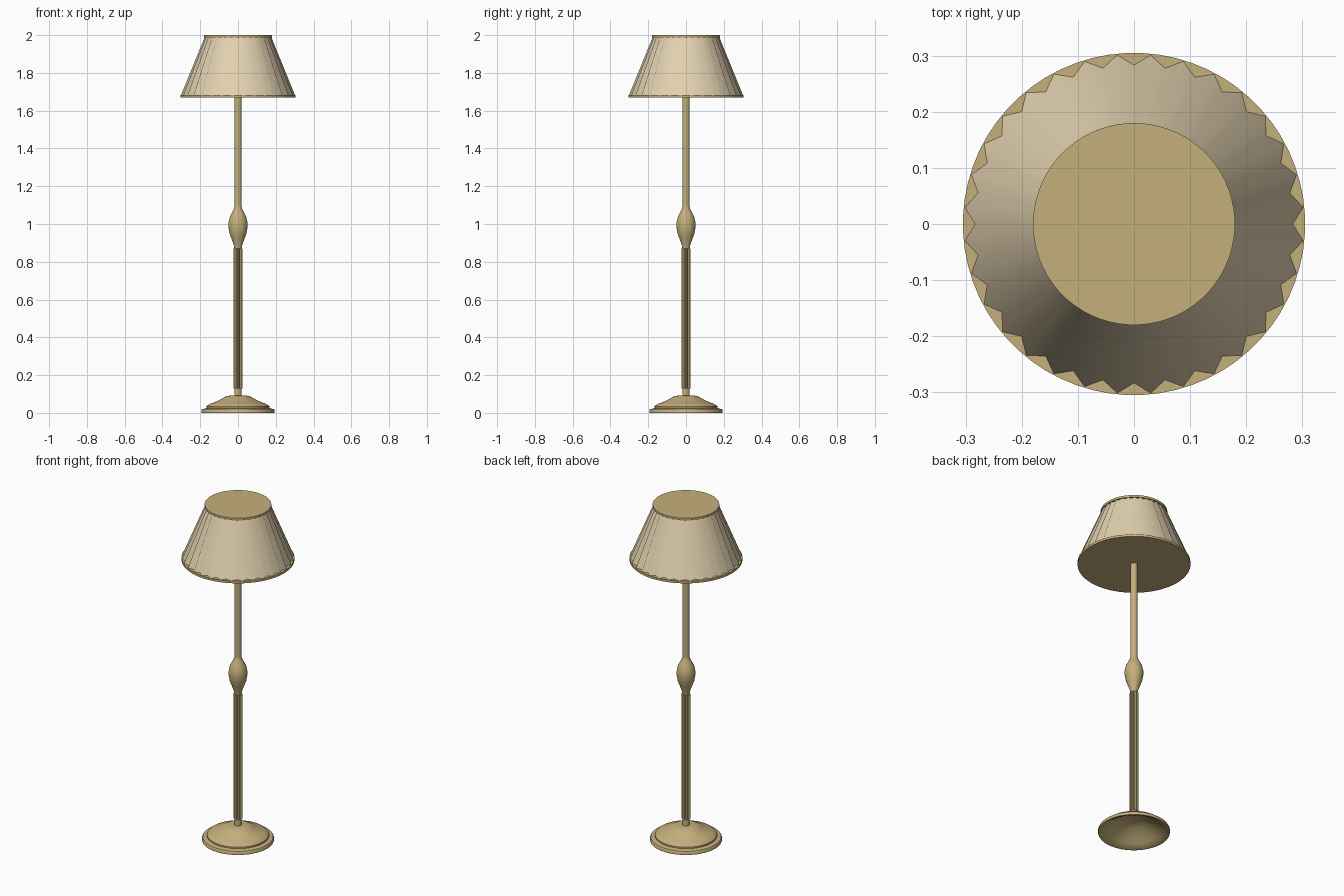
import bpy, bmesh, math

if "Cube" in bpy.data.objects:
    bpy.data.objects.remove(bpy.data.objects["Cube"])


def material(name, rgb):
    m = bpy.data.materials.new(name)
    m.diffuse_color = (*rgb, 1)
    m.use_nodes = True
    m.node_tree.nodes["Principled BSDF"].inputs["Base Color"].default_value = m.diffuse_color
    return m


BRASS = material("aged_brass", (0.56, 0.43, 0.20))
FABRIC = material("cream_fabric", (0.76, 0.64, 0.43))


def finish(name, bm, mat, angle):
    bmesh.ops.remove_doubles(bm, verts=bm.verts, dist=1e-5)
    bmesh.ops.recalc_face_normals(bm, faces=bm.faces)
    me = bpy.data.meshes.new(name)
    bm.to_mesh(me)
    bm.free()
    me.materials.append(mat)
    ob = bpy.data.objects.new(name, me)
    bpy.context.collection.objects.link(ob)
    bpy.ops.object.select_all(action='DESELECT')
    ob.select_set(True)
    bpy.context.view_layer.objects.active = ob
    bpy.ops.object.shade_smooth_by_angle(angle=math.radians(angle))
    return ob


def lathe(name, rings, mat=BRASS, n=64, pleat=0, closed=False, angle=35):
    """Loft (radius, z) rings; pleat pulls every second point inwards."""
    bm = bmesh.new()
    loops = []
    for r, z in rings:
        loop = []
        for i in range(n):
            a = 2 * math.pi * (i + 0.5) / n
            rr = r * (1 - pleat) if i % 2 else r
            if pleat:
                # outer folds sit either side of each axis
                a = 2 * math.pi * (i + 1) / n
            loop.append(bm.verts.new((rr * math.cos(a), rr * math.sin(a), z)))
        loops.append(loop)
    pairs = list(zip(loops, loops[1:]))
    if closed:
        pairs.append((loops[-1], loops[0]))
    for lo, hi in pairs:
        for i in range(n):
            j = (i + 1) % n
            bm.faces.new((lo[i], lo[j], hi[j], hi[i]))
    return finish(name, bm, mat, angle)


def disc(name, r, z0, z1):
    return lathe(name, [(0, z0), (r, z0), (r, z1), (0, z1)])


# Domed, stepped foot with a hollow underside
lathe("base", [(0, 0.092), (0.04, 0.092), (0.065, 0.088), (0.085, 0.076),
               (0.11, 0.062), (0.14, 0.051), (0.16, 0.042), (0.167, 0.034),
               (0.167, 0.025), (0.19, 0.02), (0.194, 0.014), (0.194, 0.0),
               (0.185, 0.0), (0.155, 0.018), (0.13, 0.038), (0.10, 0.055),
               (0.07, 0.07), (0.04, 0.08), (0, 0.082)])

# Neck, fluted lower column, turned bulb and plain upper pole
lathe("neck", [(0.019, 0.085), (0.019, 0.135)], n=32)
lathe("fluted_column", [(0, 0.13), (0.025, 0.13), (0.025, 0.87), (0, 0.87)],
      n=24, pleat=0.2)
lathe("bulb", [(0, 0.868), (0.019, 0.868), (0.023, 0.89), (0.034, 0.92),
               (0.045, 0.95), (0.051, 0.985), (0.05, 1.01), (0.043, 1.04),
               (0.03, 1.065), (0.022, 1.08), (0.019, 1.095)], n=32)
lathe("upper_pole", [(0.019, 1.09), (0.019, 1.68)], n=32)

# Pleated shade between two closed rims
lathe("pleated_shade", [(0.304, 1.68), (0.177, 1.99)], FABRIC,
      n=64, pleat=0.065, angle=180)
disc("shade_bottom_rim", 0.305, 1.67, 1.683)
disc("shade_top_rim", 0.18, 1.987, 2.0)
